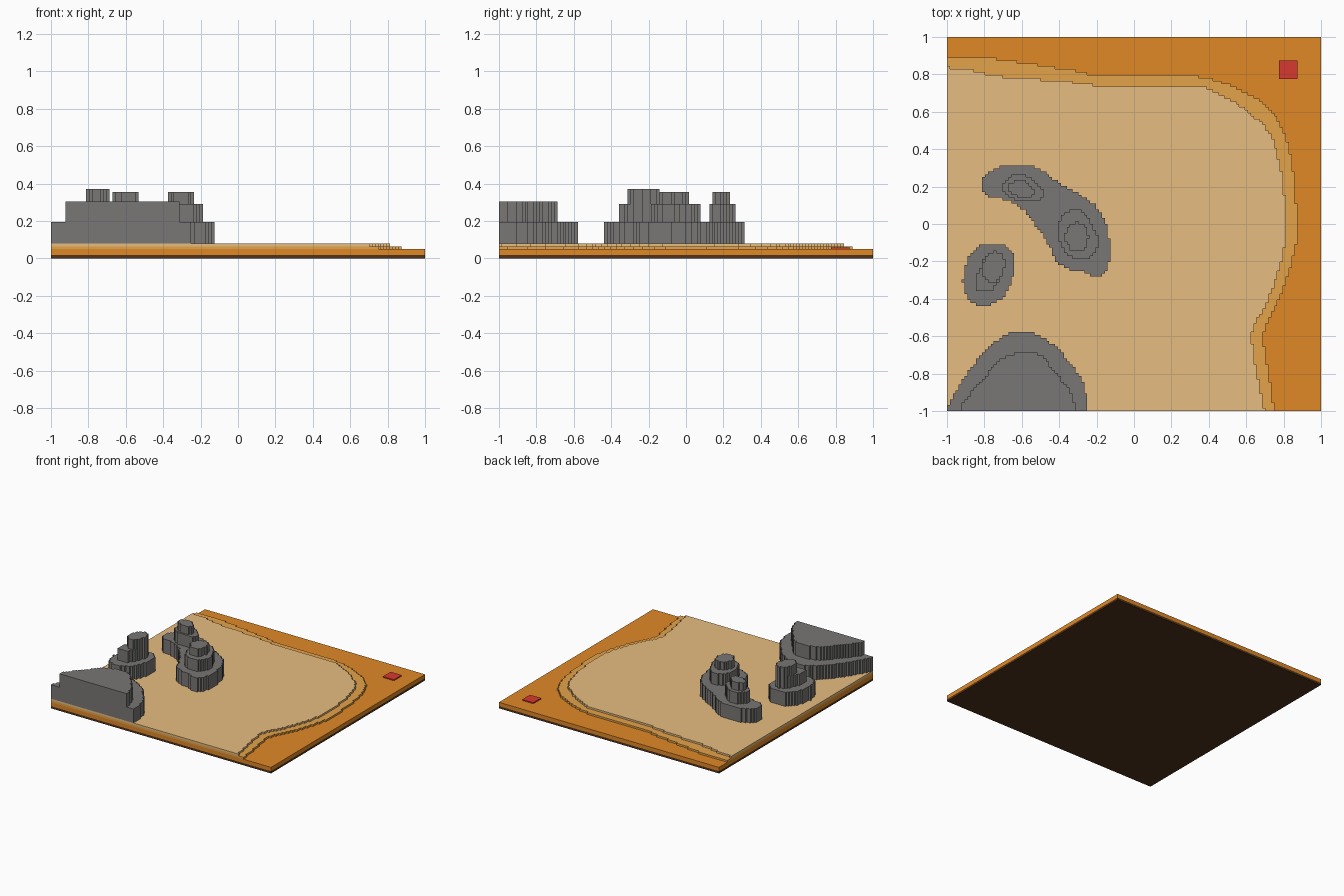
import bpy, bmesh

N = 128            # terrain grid cells per side
CELL = 2 / N


def material(name, rgb):
    m = bpy.data.materials.new(name)
    m.diffuse_color = (*rgb, 1)
    return m


DARK = material("dark earth", (0.08, 0.032, 0.010))
ORANGE = material("orange ground", (0.745, 0.246, 0.019))
TAN = material("tan sand", (0.775, 0.371, 0.07))
PALE = material("pale sand", (0.799, 0.503, 0.216))
GREY = material("grey rock", (0.191, 0.184, 0.178))
RED = material("red marker", (0.68, 0.04, 0.03))


def finish(bm, name, mat):
    bmesh.ops.recalc_face_normals(bm, faces=bm.faces)
    me = bpy.data.meshes.new(name)
    bm.to_mesh(me)
    bm.free()
    me.materials.append(mat)
    bpy.context.collection.objects.link(bpy.data.objects.new(name, me))


def slab(name, z0, z1, mat, centre=(0, 0), size=(2, 2)):
    bm = bmesh.new()
    bmesh.ops.create_cube(bm, size=1)
    for v in bm.verts:
        v.co = (centre[0] + v.co.x * size[0], centre[1] + v.co.y * size[1],
                z0 if v.co.z < 0 else z1)
    finish(bm, name, mat)


def smooth_loop(pts, steps=6):
    """Closed Catmull-Rom curve through the outline points."""
    out, n = [], len(pts)
    pts = [(x + 0.007, y - 0.007) for x, y in pts]
    for i in range(n):
        a, b, c, d = (pts[(i + k) % n] for k in (-1, 0, 1, 2))
        for s in range(steps):
            t = s / steps
            out.append([0.5 * (2 * b[k] + (c[k] - a[k]) * t
                               + (2 * a[k] - 5 * b[k] + 4 * c[k] - d[k]) * t * t
                               + (3 * b[k] - a[k] - 3 * c[k] + d[k]) * t ** 3)
                        for k in (0, 1)])
    return out


def terrace(name, pts, z0, z1, mat):
    """Stepped-edge plateau: grid cells whose centre lies inside the outline."""
    loop = smooth_loop(pts)
    cells = set()
    for j in range(N):
        y = -1 + (j + 0.5) * CELL
        xs = sorted(p[0] + (y - p[1]) / (q[1] - p[1]) * (q[0] - p[0])
                    for p, q in zip(loop, loop[1:] + loop[:1])
                    if (p[1] > y) != (q[1] > y))
        for lo, hi in zip(xs[::2], xs[1::2]):
            cells.update((i, j) for i in range(N)
                         if lo < -1 + (i + 0.5) * CELL < hi)
    bm = bmesh.new()
    cache = {}

    def vert(i, j, top):
        key = (i, j, top)
        if key not in cache:
            cache[key] = bm.verts.new((-1 + i * CELL, -1 + j * CELL,
                                       z1 if top else z0))
        return cache[key]

    for i, j in cells:
        ring = [(i, j), (i + 1, j), (i + 1, j + 1), (i, j + 1)]
        bm.faces.new([vert(*c, True) for c in ring])
        bm.faces.new([vert(*c, False) for c in reversed(ring)])
        for k, (dx, dy) in enumerate(((0, -1), (1, 0), (0, 1), (-1, 0))):
            if (i + dx, j + dy) not in cells:
                a, b = ring[k], ring[(k + 1) % 4]
                bm.faces.new([vert(*a, False), vert(*b, False),
                              vert(*b, True), vert(*a, True)])
    bmesh.ops.dissolve_limit(bm, angle_limit=0.01, verts=bm.verts, edges=bm.edges)
    finish(bm, name, mat)


# Ground slabs
slab("base_slab", 0, 0.018, DARK)
slab("ground_slab", 0.018, 0.05, ORANGE)

# Plain red marker block in the corner
slab("corner_marker", 0.05, 0.059, RED, (0.825, 0.825), (0.1, 0.1))

# Sand terraces (outlines close outside the tile)
corner = [(0.75, -1.2), (0.3, -1.4), (-1.4, -1.4), (-1.4, 0.5), (-1.2, 0.88)]
terrace("lower_sand", [
    (-1, 0.895), (-0.83, 0.9), (-0.54, 0.86), (-0.34, 0.83), (-0.18, 0.8),
    (0, 0.805), (0.3, 0.8), (0.43, 0.775), (0.57, 0.72), (0.7, 0.64),
    (0.78, 0.53), (0.83, 0.37), (0.855, 0.19), (0.865, 0), (0.86, -0.1),
    (0.81, -0.29), (0.75, -0.43), (0.69, -0.56), (0.69, -0.66),
    (0.715, -0.8), (0.74, -1)] + corner, 0.05, 0.065, TAN)
terrace("upper_sand", [
    (-1, 0.845), (-0.88, 0.83), (-0.72, 0.797), (-0.5, 0.78), (-0.34, 0.765),
    (-0.17, 0.745), (0.3, 0.74), (0.41, 0.72), (0.54, 0.655), (0.66, 0.56),
    (0.73, 0.47), (0.775, 0.32), (0.8, 0.13), (0.8, -0.11), (0.755, -0.27),
    (0.7, -0.42), (0.63, -0.56), (0.63, -0.67), (0.66, -0.83),
    (0.695, -1)] + corner, 0.065, 0.08, PALE)

# Long double-peaked rock
terrace("long_rock_base", [
    (-0.82, 0.24), (-0.73, 0.31), (-0.55, 0.315), (-0.42, 0.235),
    (-0.26, 0.14), (-0.2, 0.09), (-0.16, 0.02), (-0.14, -0.07),
    (-0.125, -0.14), (-0.14, -0.2), (-0.17, -0.265), (-0.22, -0.275),
    (-0.28, -0.25), (-0.36, -0.23), (-0.42, -0.19), (-0.46, -0.11),
    (-0.51, -0.03), (-0.6, 0.085), (-0.69, 0.135), (-0.8, 0.16)],
    0.08, 0.195, GREY)
terrace("long_rock_left_ledge", [
    (-0.71, 0.21), (-0.66, 0.265), (-0.58, 0.265), (-0.5, 0.19),
    (-0.51, 0.135), (-0.62, 0.135), (-0.69, 0.16)], 0.195, 0.29, GREY)
terrace("long_rock_left_peak", [
    (-0.68, 0.2), (-0.65, 0.235), (-0.59, 0.235), (-0.54, 0.185),
    (-0.56, 0.155), (-0.65, 0.16)], 0.29, 0.355, GREY)
terrace("long_rock_right_ledge", [
    (-0.41, -0.05), (-0.4, 0.04), (-0.34, 0.08), (-0.28, 0.07),
    (-0.235, 0.01), (-0.2, -0.06), (-0.205, -0.13), (-0.25, -0.18),
    (-0.32, -0.18), (-0.385, -0.13)], 0.195, 0.29, GREY)
terrace("long_rock_right_peak", [
    (-0.38, -0.06), (-0.35, 0), (-0.3, 0.015), (-0.26, -0.02),
    (-0.25, -0.08), (-0.28, -0.13), (-0.34, -0.13)], 0.29, 0.355, GREY)

# Small round rock
terrace("small_rock_base", [
    (-0.92, -0.27), (-0.89, -0.17), (-0.82, -0.105), (-0.72, -0.1),
    (-0.65, -0.16), (-0.65, -0.25), (-0.69, -0.36), (-0.76, -0.42),
    (-0.86, -0.42), (-0.91, -0.36)], 0.08, 0.195, GREY)
terrace("small_rock_ledge", [
    (-0.855, -0.31), (-0.83, -0.23), (-0.79, -0.155), (-0.73, -0.145),
    (-0.7, -0.2), (-0.72, -0.28), (-0.77, -0.35), (-0.83, -0.355)],
    0.195, 0.29, GREY)
terrace("small_rock_peak", [
    (-0.825, -0.25), (-0.79, -0.155), (-0.73, -0.145), (-0.7, -0.2),
    (-0.72, -0.28), (-0.78, -0.3)], 0.29, 0.37, GREY)

# Large rock cut off by the front edge
terrace("large_rock_base", [
    (-1, -0.97), (-0.96, -0.89), (-0.88, -0.765), (-0.8, -0.67),
    (-0.7, -0.59), (-0.62, -0.565), (-0.54, -0.575), (-0.45, -0.63),
    (-0.37, -0.71), (-0.31, -0.79), (-0.27, -0.87), (-0.265, -1),
    (-0.3, -1.2), (-1.02, -1.2)], 0.08, 0.195, GREY)
terrace("large_rock_top", [
    (-0.935, -1), (-0.89, -0.91), (-0.81, -0.815), (-0.72, -0.72),
    (-0.62, -0.68), (-0.53, -0.68), (-0.45, -0.755), (-0.39, -0.83),
    (-0.34, -0.91), (-0.325, -1), (-0.35, -1.2), (-0.9, -1.2)],
    0.195, 0.305, GREY)
